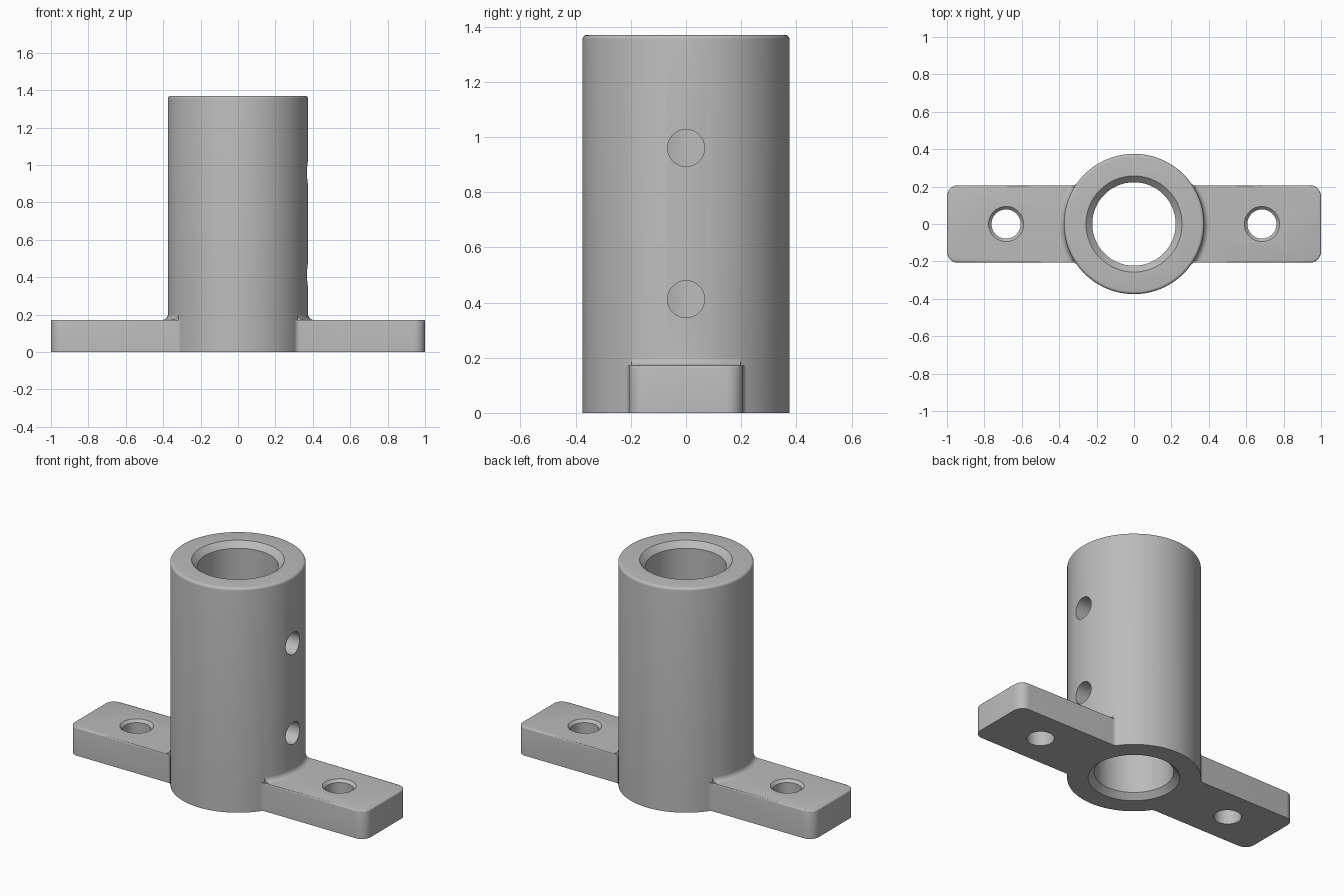
import bpy, bmesh
from math import sin, cos, pi, sqrt, atan2
from mathutils import Matrix

if "Cube" in bpy.data.objects:
    bpy.data.objects.remove(bpy.data.objects["Cube"])

R, HEIGHT, BORE = 0.375, 1.37, 0.223
WIDTH, THICK = 0.207, 0.172        # half width and thickness of the mounting ears
FILLET, CORNER = 0.03, 0.06

metal = bpy.data.materials.new("light grey")
metal.use_nodes = True
grey = (0.5, 0.5, 0.5, 1)
metal.diffuse_color = grey
metal.node_tree.nodes["Principled BSDF"].inputs["Base Color"].default_value = grey


def arc(cx, cy, r, a0, a1, n=8):
    return [(cx + r * cos(a0 + (a1 - a0) * i / n), cy + r * sin(a0 + (a1 - a0) * i / n))
            for i in range(n + 1)]


def finish(name, bm):
    bmesh.ops.recalc_face_normals(bm, faces=bm.faces)
    mesh = bpy.data.meshes.new(name)
    bm.to_mesh(mesh)
    bm.free()
    mesh.materials.append(metal)
    ob = bpy.data.objects.new(name, mesh)
    bpy.context.collection.objects.link(ob)
    return ob


def lathe(name, profile, x=0, segments=96):
    """Solid of revolution from (radius, z) points, with flat end caps."""
    bm = bmesh.new()
    rings = [[bm.verts.new((x + r * cos(2 * pi * i / segments), r * sin(2 * pi * i / segments), z))
              for i in range(segments)] for r, z in profile]
    for a, b in zip(rings, rings[1:]):
        for i in range(segments):
            j = (i + 1) % segments
            bm.faces.new((a[i], a[j], b[j], b[i]))
    bm.faces.new(rings[0])
    bm.faces.new(rings[-1])
    return finish(name, bm)


def combine(target, other, operation):
    mod = target.modifiers.new(operation, "BOOLEAN")
    mod.operation, mod.solver, mod.object = operation, "EXACT", other
    bpy.context.view_layer.objects.active = target
    bpy.ops.object.modifier_apply(modifier=mod.name)
    bpy.data.objects.remove(other)


def ear(name, side):
    """Rounded mounting ear whose root blends into the tube wall."""
    fy = WIDTH + FILLET
    fx = sqrt((R + FILLET) ** 2 - fy ** 2)
    half = [(0.28, 0.16)]
    half += arc(fx, fy, FILLET, atan2(-fy, -fx), -pi / 2)
    half = [(x, -y) for x, y in half]
    # the root blend is mirrored to the far edge, then the outer corners are added
    half = half + arc(1 - CORNER, CORNER - WIDTH, CORNER, -pi / 2, 0)
    outline = half + [(x, -y) for x, y in reversed(half)]
    bm = bmesh.new()
    base = bm.faces.new([bm.verts.new((side * x, y, 0)) for x, y in outline])
    top = bmesh.ops.extrude_face_region(bm, geom=[base])["geom"]
    verts = [g for g in top if isinstance(g, bmesh.types.BMVert)]
    bmesh.ops.translate(bm, verts=verts, vec=(0, 0, THICK))
    # soften the exposed top rim
    rim = [e for e in bm.edges if all(v.co.z > THICK / 2 and abs(v.co.x) > fx - 0.001 for v in e.verts)]
    bmesh.ops.bevel(bm, geom=rim, offset=0.009, segments=3, profile=0.5, affect="EDGES")
    return finish(name, bm)


# Tube with a rounded top rim
edge = 0.016
body = lathe("tube_mount", [(R, 0)] + arc(R - edge, HEIGHT - edge, edge, 0, pi / 2, 5))

# Mounting ears on both sides
for side, label in ((1, "left_ear"), (-1, "right_ear")):
    combine(body, ear(label, side), "UNION")

# Fillet collar where the tube rises from the ears
collar = lathe("fillet_collar", [(R + FILLET, THICK - 0.06)]
               + arc(R + FILLET, THICK + FILLET, FILLET, -pi / 2, -pi, 8)
               + [(R - 0.02, THICK + FILLET)])
bm = bmesh.new()
bmesh.ops.create_cube(bm, size=1, matrix=Matrix.Diagonal((2, 2 * WIDTH - 0.018, 1, 1)))
combine(collar, finish("collar_trim", bm), "INTERSECT")
combine(body, collar, "UNION")

# Central bore, chamfered at both ends
c = 0.034
combine(body, lathe("bore", [(BORE + 2 * c, -c), (BORE, c),
                             (BORE, HEIGHT - c), (BORE + 2 * c, HEIGHT + c)]), "DIFFERENCE")

# Bolt holes with a chamfer on top
for x in (-0.684, 0.684):
    combine(body, lathe("bolt_hole", [(0.078, -0.1), (0.078, THICK - 0.016),
                                      (0.11, THICK + 0.016)], x, 48), "DIFFERENCE")

# Two set-screw holes through the left wall
for z in (0.412, 0.96):
    bm = bmesh.new()
    bmesh.ops.create_cone(bm, cap_ends=True, segments=48, radius1=0.067, radius2=0.067, depth=0.5,
                          matrix=Matrix.Translation((0.3, 0, z)) @ Matrix.Rotation(pi / 2, 4, "Y"))
    combine(body, finish("screw_hole", bm), "DIFFERENCE")

# Smooth shading with sharp machined edges
bpy.ops.object.select_all(action="DESELECT")
body.select_set(True)
bpy.context.view_layer.objects.active = body
bpy.ops.object.shade_smooth_by_angle(angle=pi / 6)
